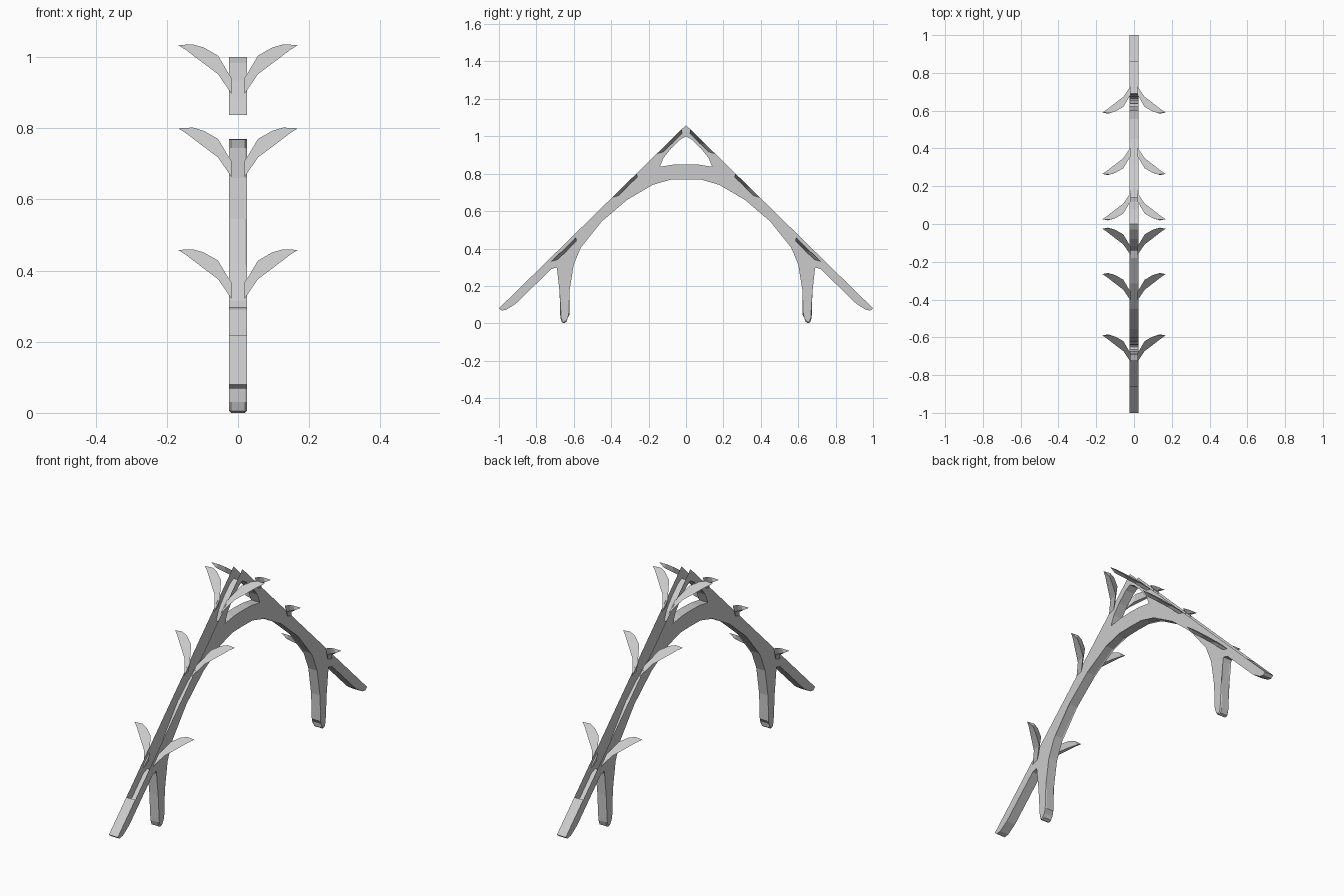
import bpy, bmesh

if "Cube" in bpy.data.objects:
    bpy.data.objects.remove(bpy.data.objects["Cube"])

wood = bpy.data.materials.new("grey_wood")
wood.diffuse_color = (0.6, 0.6, 0.6, 1)
wood.use_nodes = True
wood.node_tree.nodes["Principled BSDF"].inputs["Base Color"].default_value = wood.diffuse_color


def make_object(name, bm):
    bmesh.ops.recalc_face_normals(bm, faces=bm.faces[:])
    mesh = bpy.data.meshes.new(name)
    bm.to_mesh(mesh)
    bm.free()
    mesh.materials.append(wood)
    ob = bpy.data.objects.new(name, mesh)
    bpy.context.collection.objects.link(ob)
    return ob


def add_mirror(ob, x, y):
    m = ob.modifiers.new("mirror", 'MIRROR')
    m.use_axis = (x, y, False)
    m.merge_threshold = 0.0005


# Truss frame: half outline in (y, z); hollow, open along the upper roof edge
arch = [(0, .77), (.1, .768), (.18, .745), (.315, .66), (.45, .545), (.556, .42)]
post = [(.60, .315), (.622, .18), (.622, .05), (.637, .03), (.64, .008), (.652, 0),
        (.664, .006), (.672, .03), (.676, .17), (.684, .28), (.692, .298)]
foot = [(.72, .29), (.91, .105), (.96, .073), (.985, .068), (1.0, .08)]
roof = [(.86, .217), (0, 1.06)]
window = [(0, 1.0), (.03, .983), (.08, .935), (.12, .885), (.14, .837), (.07, .848), (0, .85)]
outline = arch + post + foot + roof + window
bevelled = set(post[1:-1] + arch[1:])
T = .025

bm = bmesh.new()
left = [bm.verts.new((-T, y, z)) for y, z in outline]
right = [bm.verts.new((T, y, z)) for y, z in outline]
bm.faces.new(left)
bm.faces.new(right[::-1])
n = len(outline)
for i in range(n):
    j = (i + 1) % n
    on_centre = outline[i][0] == 0 and outline[j][0] == 0
    open_top = outline[i] == roof[0]
    if not on_centre and not open_top:
        bm.faces.new((left[i], left[j], right[j], right[i]))
# worn lower edges of arch and posts
edges = [e for e in bm.edges
         if abs(e.verts[0].co.x - e.verts[1].co.x) < 1e-6
         and all((round(v.co.y, 4), round(v.co.z, 4)) in bevelled for v in e.verts)]
bmesh.ops.bevel(bm, geom=edges, offset=.005, offset_type='OFFSET', segments=1,
                profile=.5, affect='EDGES')
add_mirror(make_object("truss_frame", bm), False, True)

# Curved horn branches lying in the roof slope: (x, height relative to tip)
lower = [(.018, -.138), (.03, -.12), (.056, -.082), (.104, -.046), (.146, -.014)]
upper = [(.018, -.092), (.03, -.074), (.056, -.030), (.096, -.007), (.127, .002)]
for label, tip_y, tip_z in (("lower", .59, .458), ("middle", .265, .80), ("upper", .025, 1.034)):
    bm = bmesh.new()

    def point(x, dz, sink=0.0):
        return bm.verts.new((x, tip_y - dz * 1.02 - sink, tip_z + dz - sink))

    rings = []
    for a, b in zip(lower, upper):
        mid = ((a[0] + b[0]) / 2, (a[1] + b[1]) / 2)
        rings.append([point(*a), point(*b), point(*mid, .012)])
    tip = point(.168, 0)
    bm.faces.new(rings[0])
    for r, s in zip(rings, rings[1:]):
        for k in range(3):
            m = (k + 1) % 3
            bm.faces.new((r[k], r[m], s[m], s[k]))
    for k in range(3):
        bm.faces.new((rings[-1][k], rings[-1][(k + 1) % 3], tip))
    add_mirror(make_object(label + "_horn_branches", bm), True, True)
